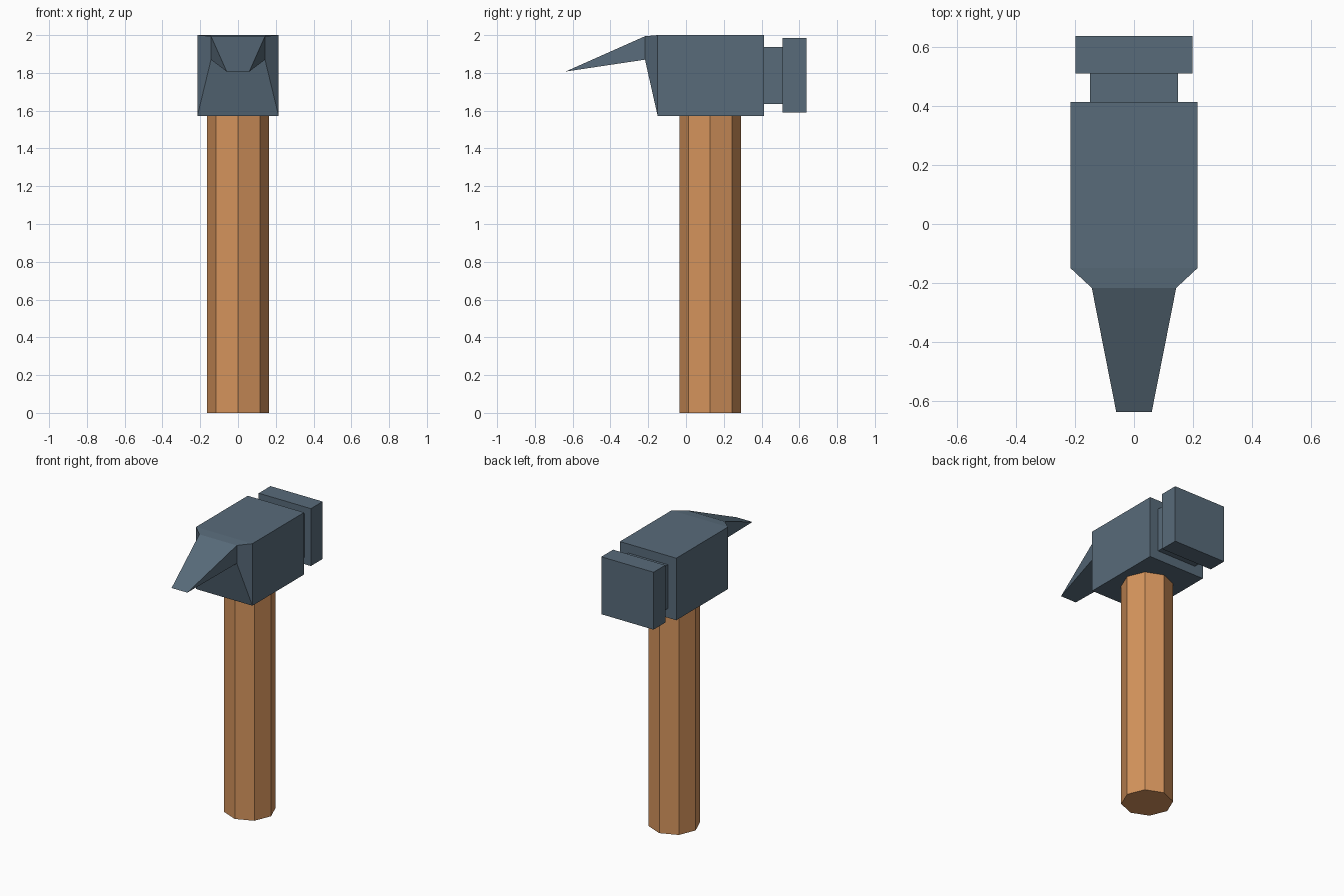
import bpy, bmesh, math

if "Cube" in bpy.data.objects:
    bpy.data.objects.remove(bpy.data.objects["Cube"])


def material(name, rgb):
    m = bpy.data.materials.new(name)
    m.diffuse_color = (*rgb, 1.0)
    m.use_nodes = True
    m.node_tree.nodes["Principled BSDF"].inputs["Base Color"].default_value = m.diffuse_color
    return m


def make_object(name, bm, mat):
    bmesh.ops.remove_doubles(bm, verts=bm.verts, dist=1e-4)
    bmesh.ops.dissolve_degenerate(bm, edges=bm.edges, dist=1e-4)
    bmesh.ops.recalc_face_normals(bm, faces=bm.faces)
    mesh = bpy.data.meshes.new(name)
    bm.to_mesh(mesh)
    bm.free()
    mesh.materials.append(mat)
    obj = bpy.data.objects.new(name, mesh)
    bpy.context.collection.objects.link(obj)
    return obj


def loft(rings, caps):
    """Skin a list of closed rings; caps = (start, end) flags."""
    bm = bmesh.new()
    loops = [[bm.verts.new(co) for co in ring] for ring in rings]
    for a, b in zip(loops, loops[1:]):
        n = len(a)
        for i in range(n):
            j = (i + 1) % n
            bm.faces.new((a[i], a[j], b[j], b[i]))
    if caps[0]:
        bm.faces.new(loops[0])
    if caps[1]:
        bm.faces.new(loops[-1])
    return bm


steel = material("steel", (0.098, 0.147, 0.195))
wood = material("wood", (0.665, 0.296, 0.108))

# Octagonal handle with a corner facing forward
def octagon(z, radius=0.163, cy=0.128):
    return [(radius * math.cos(i * math.pi / 4),
             cy + radius * math.sin(i * math.pi / 4), z) for i in range(8)]

make_object("handle", loft([octagon(0.0), octagon(1.575)], (True, True)), wood)

# Hammer head: rectangular sections along y as (y, half width, bottom, top)
sections = [
    (-0.638, 0.060, 1.807, 1.807),   # wedge tip
    (-0.217, 0.143, 1.870, 1.994),   # wedge root
    (-0.150, 0.215, 1.572, 2.000),   # main block
    (0.413, 0.215, 1.572, 2.000),
    (0.413, 0.150, 1.636, 1.938),    # neck
    (0.510, 0.150, 1.636, 1.938),
    (0.510, 0.199, 1.589, 1.985),    # striking face
    (0.638, 0.199, 1.589, 1.985),
]
rings = [[(-w, y, lo), (w, y, lo), (w, y, hi), (-w, y, hi)]
         for y, w, lo, hi in sections]
make_object("hammer_head", loft(rings, (False, True)), steel)
